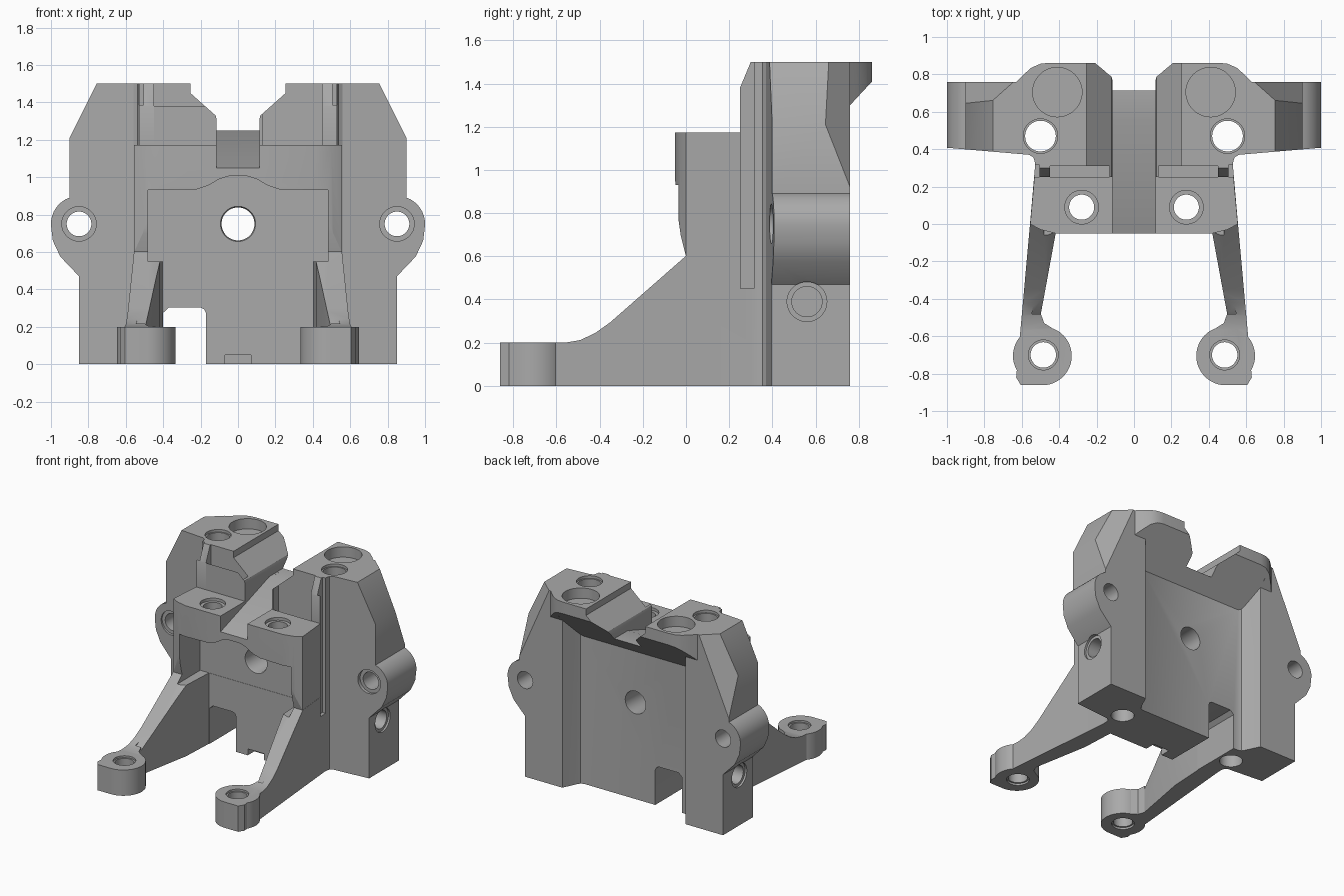
import bpy, bmesh, math
from mathutils import Vector

if "Cube" in bpy.data.objects:
    bpy.data.objects.remove(bpy.data.objects["Cube"])

grey = bpy.data.materials.new("machined_grey")
grey.use_nodes = True
grey.diffuse_color = (0.4, 0.4, 0.4, 1)
grey.node_tree.nodes["Principled BSDF"].inputs["Base Color"].default_value = (0.4, 0.4, 0.4, 1)

PLACE = {"x": lambda a, b, t: (t, a, b),
         "y": lambda a, b, t: (a, t, b),
         "z": lambda a, b, t: (a, b, t)}


def prism(name, pts, axis, lo, hi, edit=None, top_scale=1.0, centre=(0, 0)):
    """Extrude a 2D outline along an axis; edit may move its vertices."""
    bm = bmesh.new()
    rings = []
    for t, s in ((lo, 1.0), (hi, top_scale)):
        rings.append([bm.verts.new(PLACE[axis](centre[0] + a * s, centre[1] + b * s, t)) for a, b in pts])
    n = len(pts)
    for i in range(n):
        j = (i + 1) % n
        bm.faces.new((rings[0][i], rings[0][j], rings[1][j], rings[1][i]))
    bm.faces.new(rings[0])
    bm.faces.new(rings[1])
    if edit:
        for v in bm.verts:
            edit(v)
    bmesh.ops.recalc_face_normals(bm, faces=bm.faces)
    mesh = bpy.data.meshes.new(name)
    bm.to_mesh(mesh)
    bm.free()
    mesh.materials.append(grey)
    ob = bpy.data.objects.new(name, mesh)
    bpy.context.collection.objects.link(ob)
    return ob


def arc(cx, cy, r, a0, a1, n):
    return [(cx + r * math.cos(math.radians(a0 + (a1 - a0) * i / n)),
             cy + r * math.sin(math.radians(a0 + (a1 - a0) * i / n))) for i in range(n + 1)]


def rod(axis, centre, r, lo, hi, r2=None):
    return prism("rod", arc(0, 0, r, 0, 360, 48)[:-1], axis, lo, hi,
                 top_scale=(r2 or r) / r, centre=centre)


def box(x0, x1, y0, y1, z0, z1):
    return prism("box", [(x0, y0), (x1, y0), (x1, y1), (x0, y1)], "z", z0, z1)


def combine(target, tool, op="DIFFERENCE"):
    mod = target.modifiers.new("join", "BOOLEAN")
    mod.operation, mod.solver, mod.object = op, "EXACT", tool
    bpy.context.view_layer.update()
    deps = bpy.context.evaluated_depsgraph_get()
    mesh = bpy.data.meshes.new_from_object(target.evaluated_get(deps))
    target.modifiers.clear()
    target.data = mesh
    bpy.data.objects.remove(tool)


def mirrored(half):
    return half + [(-a, b) for a, b in reversed(half)]


# Main body: front outline trimmed by the plan outline
front = [(.10, 1.25), (.12, 1.33), (.255, 1.45), (.255, 1.5), (.755, 1.5), (.9, 1.21), (.9, .89)]
front += arc(.85, .75, .15, 62, -10, 8) + [(.99, .66), (.95, .575), (.85, .47), (.85, 0)]
body = prism("bracket_body", mirrored(front), "y", .1, 1.0)
plan = [(.53, .22), (.53, .33), (.537, .355), (.56, .37), (1.05, .412), (1.05, .76), (.63, .76),
        (.6, .79), (.55, .835), (.5, .857), (.45, .862), (.1, .862)]
combine(body, prism("plan", mirrored(plan), "z", -.2, 1.8), "INTERSECT")

# Rear face below the overhanging lip
combine(body, prism("rear_cut", [(.76, -.1), (1.1, -.1), (1.1, 1.41), (.862, 1.41), (.76, 1.3)], "x", -1.2, 1.2))


def slope_ceiling(v):
    if v.co.z > 0:
        v.co.z = 1.3 + (v.co.y - .76) * 1.1


recess = [(.44, .62), (.465, .63), (.48, .655), (.53, .76), (.53, .81)]
combine(body, prism("rear_recess", mirrored(recess), "z", -.1, 1, slope_ceiling))

# Slanted facets on the upper rear corners
for s in (1, -1):
    n, t = Vector((.666 * s, .746)), Vector((.746 * s, -.666))

    def lean(v):
        if v.co.z > 1:
            v.co.x -= n.x * .235
            v.co.y -= n.y * .235
    base = n * 1.172
    quad = [base + t, base + t + n, base - t + n, base - t]
    combine(body, prism("facet", [tuple(q) for q in quad], "z", .9, 1.7, lean))

# Front of the two towers
combine(body, prism("tower_front", [(.1, 1.1), (.25, 1.1), (.25, 1.38), (.3, 1.5), (.3, 1.7), (.1, 1.7)],
                    "x", -.7, .7))

# Front block with its curved face
block = prism("block", [(.26, .56), (.02, .56), (0, .6), (-.025, .7), (-.042, .82), (-.05, .95),
                        (-.05, 1.172), (.26, 1.172)], "x", -.7, .7)
block_plan = [(.53, .28), (.555, 0), (.5, -.03), (.42, -.05), (.3, -.07)]
combine(block, prism("block_plan", mirrored(block_plan), "z", 0, 2), "INTERSECT")
combine(body, block, "UNION")

# Sloping arms ending in round feet
side = [(.36, 0), (-.9, 0), (-.9, .2), (-.56, .2), (-.49, .212), (-.42, .245), (-.35, .295), (0, .602), (.36, .602)]
arm_plan = [(.40, .3), (.53, .3), (.556, 0), (.63, -.82), (.605, -.862), (.49, -.862), (.44, -.555),
            (.48, -.53), (.498, -.48), (.417, -.04)]
for s in (1, -1):
    arm = prism("arm", [(a * s, b) for a, b in arm_plan], "z", -.1, .8)
    combine(arm, prism("arm_side", side, "x", -1, 1), "INTERSECT")
    # Bevel along the inner top edge
    bevel = prism("arm_bevel", [(.487 * s, 0), (.3 * s, 0), (.3 * s, -.48), (.545 * s, -.48)], "z", 0, .9)
    for v in bevel.data.vertices:
        if v.co.z < .5:
            v.co.z = .61 + v.co.y * .85 - (.07 if abs(v.co.x) < .4 else 0)
    combine(arm, bevel)
    combine(body, arm, "UNION")
    combine(body, rod("z", (.49 * s, -.705), .157, 0, .2), "UNION")

# Pocket under the block, with an arched top edge
arch = [(.48, .55), (.48, .93), (.22, .935), (.16, .955), (.1, .99), (.05, 1.005)]
combine(body, prism("pocket", mirrored(arch), "y", -.3, .222))

# Sloping central channel
combine(body, prism("channel", [(-.2, 1.0), (.55, 1.25), (.95, 1.251), (.95, 1.4), (-.2, 1.4)], "x", -.115, .115))

# Bottom gap and small foot notch
gap = [(-.17, -.1), (-.17, .27), (-.18, .293), (-.2, .303), (-.37, .303), (-.4, .275), (-.4, -.1)]
combine(body, prism("gap", gap, "y", -.1, .9))
combine(body, box(-.07, .07, .1, .3, -.1, .05))

# Central bore
combine(body, rod("y", (0, .75), .088, -.2, 1))
combine(body, rod("y", (0, .75), .103, .2, .237, .088))

for s in (1, -1):
    # Slots behind the block and along the sides
    combine(body, box(min(.13 * s, .45 * s), max(.13 * s, .45 * s), .25, .31, 1.05, 1.7))
    combine(body, box(min(.505 * s, .6 * s), max(.505 * s, .6 * s), .252, .315, .45, 1.7))
    # Ear holes and side holes
    combine(body, rod("y", (.85 * s, .75), .066, .3, .9))
    combine(body, rod("y", (.85 * s, .75), .092, .3, .415))
    combine(body, rod("x", (.56, .39), .07, *sorted((.6 * s, 1 * s))))
    combine(body, rod("x", (.56, .39), .092, *sorted((.835 * s, 1 * s))))
    # Tower bores: wide shallow one and a through hole
    combine(body, rod("z", (.41 * s, .705), .132, 1.42, 1.7))
    combine(body, rod("z", (.5 * s, .47), .082, -.1, 1.7))
    combine(body, rod("z", (.5 * s, .47), .092, 1.48, 1.7))
    # Block holes
    combine(body, rod("z", (.28 * s, .09), .067, .7, 1.4))
    combine(body, rod("z", (.28 * s, .09), .09, 1.15, 1.4))
    # Foot holes
    combine(body, rod("z", (.485 * s, -.7), .068, -.1, .4))
    combine(body, rod("z", (.485 * s, -.7), .08, .185, .4))
    combine(body, rod("z", (.485 * s, -.7), .08, -.1, .015))

# Shading
body.data.materials.clear()
body.data.materials.append(grey)
for p in body.data.polygons:
    p.material_index = 0
bpy.ops.object.select_all(action="DESELECT")
body.select_set(True)
bpy.context.view_layer.objects.active = body
bpy.ops.object.shade_smooth_by_angle(angle=math.radians(28))
